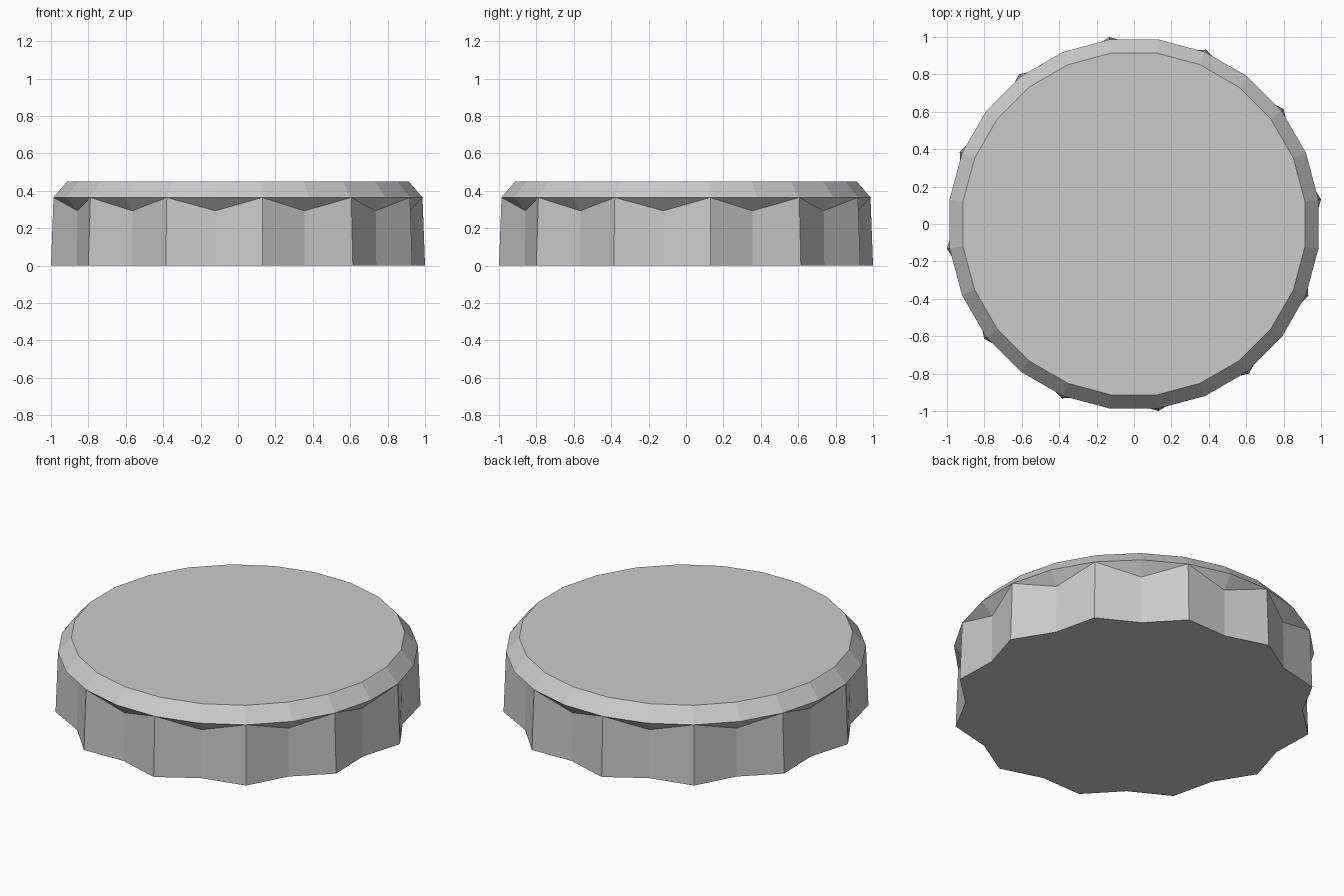
import bpy, bmesh, math

if "Cube" in bpy.data.objects:
    bpy.data.objects.remove(bpy.data.objects["Cube"])

N = 24                       # sides; every second corner is a flute ridge
STEP = 2 * math.pi / N
START = STEP / 2

bm = bmesh.new()


def ring(ridge_r, groove_r, ridge_z, groove_z):
    """Ring of corners alternating between ridge and groove."""
    verts = []
    for i in range(N):
        r, z = (ridge_r, ridge_z) if i % 2 == 0 else (groove_r, groove_z)
        a = START + i * STEP
        verts.append(bm.verts.new((r * math.cos(a), r * math.sin(a), z)))
    return verts


base = ring(1.0086, 0.932, 0, 0)
rim = ring(0.995, 0.995, 0.364, 0.364)
top = ring(0.922, 0.922, 0.449, 0.449)
# groove tops sit below the rim; ridges run straight up to it
grooves = {}
for i in range(1, N, 2):
    a = START + i * STEP
    grooves[i] = bm.verts.new((0.928 * math.cos(a), 0.928 * math.sin(a), 0.293))

for i in range(N):
    j = (i + 1) % N
    # bevelled shoulder
    bm.faces.new((rim[i], rim[j], top[j], top[i]))
    # fluted wall and the overhang above each groove
    wi, wj = grooves.get(i, rim[i]), grooves.get(j, rim[j])
    bm.faces.new((base[i], base[j], wj, wi))
    bm.faces.new((rim[i], wj, rim[j]) if i % 2 == 0 else (wi, rim[j], rim[i]))

# flat top and underside
bm.faces.new(top)
bm.faces.new(base[::-1])
bmesh.ops.recalc_face_normals(bm, faces=bm.faces)

mesh = bpy.data.meshes.new("fluted_cap")
bm.to_mesh(mesh)
bm.free()
cap = bpy.data.objects.new("fluted_cap", mesh)
bpy.context.collection.objects.link(cap)

grey = bpy.data.materials.new("light_grey")
grey.diffuse_color = (0.6, 0.6, 0.6, 1)
grey.use_nodes = True
grey.node_tree.nodes["Principled BSDF"].inputs["Base Color"].default_value = grey.diffuse_color
mesh.materials.append(grey)
